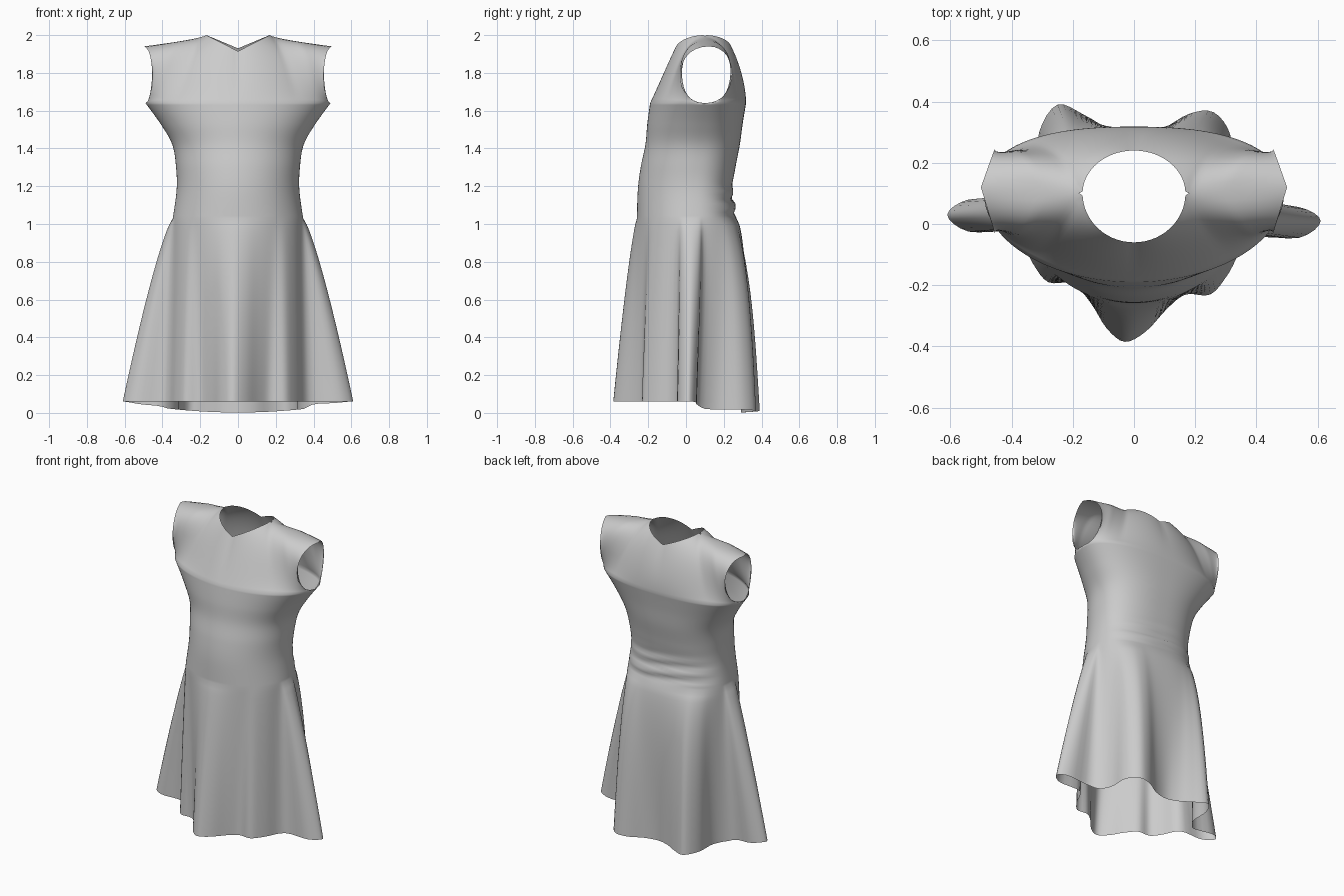
import bpy, bmesh
from math import sin, cos, pi, exp, radians, copysign, hypot, atan2
from mathutils import Vector

if "Cube" in bpy.data.objects:
    bpy.data.objects.remove(bpy.data.objects["Cube"])

SUB = 4                 # columns between hem control points
COLS = 32 * SUB
QUARTER = COLS // 4
WAIST, ARMPIT = 1.03, 1.64

# Hem outline seen from above, counter-clockwise from the front fold
HEM = [(-.03, -.385), (.04, -.35), (.11, -.275), (.17, -.23), (.25, -.23), (.31, -.16),
       (.38, -.05), (.54, -.045), (.61, .01), (.54, .055), (.39, .06), (.32, .16),
       (.315, .29), (.26, .365), (.18, .36), (.09, .31), (0, .29), (-.08, .31),
       (-.16, .355), (-.25, .39), (-.31, .30), (-.32, .17), (-.40, .08), (-.54, .08),
       (-.61, .03), (-.54, -.025), (-.39, -.03), (-.33, -.13), (-.28, -.19),
       (-.20, -.195), (-.14, -.26), (-.09, -.34)]

# Bodice rings: z, half width, front y, back y, centre y
RINGS = [(1.03, .345, -.26, .265, .03), (1.18, .325, -.255, .245, .04),
         (1.30, .328, -.24, .262, .05), (1.42, .348, -.215, .285, .07),
         (1.53, .41, -.205, .30, .085), (1.64, .49, -.19, .318, .10)]


def catmull(a, b, c, d, t):
    return [.5 * (2 * q + (r - p) * t + (2 * p - 5 * q + 4 * r - s) * t * t
                  + (3 * q - p - 3 * r + s) * t ** 3) for p, q, r, s in zip(a, b, c, d)]


def hem_point(i):
    k, f = divmod(i, SUB)
    x, y = catmull(*[HEM[(k + o) % 32] for o in (-1, 0, 1, 2)], f / SUB)
    drop = .058 * max(0, 1 - (x / .61) ** 2) * min(1, max(0, (y - .03) / .06))
    return Vector((x, y, .06 - drop))


def ring_params(u):
    u = min(u, .99999) * (len(RINGS) - 1)
    k = int(u)
    pts = [RINGS[min(max(k + o, 0), len(RINGS) - 1)] for o in (-1, 0, 1, 2)]
    return catmull(*pts, u - k)


def column_angle(i, mix):
    # Blend even spacing with the hem's own direction so folds hang straight
    even = -pi / 2 + 2 * pi * i / COLS
    h = hem_point(i)
    d = (atan2(h.y - .03, h.x) - even + pi) % (2 * pi) - pi
    return even + mix * d


def ring_point(i, u):
    z, a, yf, yb, cy = ring_params(u)
    th = column_angle(i, .6 * (1 - u))
    c, s = cos(th), sin(th)
    e = .82 if s > 0 else 1.0
    x = a * copysign(abs(c) ** (e if s > 0 else 1), c)
    y = cy + (yb - cy) * s ** e if s > 0 else cy + (cy - yf) * s
    # Creases gathered across the back of the waist
    if s > 0:
        sag = z + .05 * s + .12 * x * x + .02 * sin(7 * x)
        y += .011 * s * s * sin(sag * 78) * exp(-((z - 1.11) / .075) ** 2)
    return Vector((x, y, z))


def add_grid(bm, rows, closed):
    vs = [[bm.verts.new(p) for p in r] for r in rows]
    n = len(rows[0])
    for r0, r1 in zip(vs, vs[1:]):
        for j in range(n if closed else n - 1):
            k = (j + 1) % n
            bm.faces.new((r0[j], r0[k], r1[k], r1[j]))


def skirt_rows(n=28):
    rows = []
    for r in range(n):
        s = 1 - r / n
        row = []
        for i in range(COLS):
            top, hem = ring_point(i, 0), hem_point(i)
            p = top.lerp(hem, s ** .78)
            p.z = top.z + (hem.z - top.z) * s
            if top.y > 0:   # fullness over the seat
                p.y += .035 * (top.y / .265) * sin(pi * s ** .6)
            row.append(p)
        rows.append(row)
    return rows


def top_edge(s, side, back):
    # Neckline for the inner part, shoulder seam for the outer part
    if s < .45:
        f = s / .45 * pi / 2
        x = .168 * sin(f)
        y = .10 + (.14 if back else -.16) * cos(f)
        low = 1.93 if back else 1.915
        return Vector((side * x, y, low + (2.0 - low) * x / .168))
    u = (s - .45) / .55
    return Vector((side * (.168 + .332 * u), .10 + .02 * u, 2.0 - .06 * u ** .7))


def panel_rows(back, n=16):
    cols = []
    for k in range(-QUARTER, QUARTER + 1):
        s, side = abs(k) / QUARTER, (1 if k >= 0 else -1)
        i = (COLS // 2 - k if back else k) % COLS
        b, t = ring_point(i, 1), top_edge(s, side, back)
        edge_y = .29 if back else -.08
        p1, p2 = b.lerp(t, 1 / 3), b.lerp(t, 2 / 3)
        if back:
            p1.y += .025
            p2.y += .02
        p1 = p1.lerp(Vector((side * .44, edge_y, 1.64)), s ** 3)
        w = min(1, 1.5 * s)
        p2 = p2.lerp(Vector((p2.x + (side * .44 - p2.x) * s ** 3, edge_y, t.z)), w)
        col = []
        for r in range(n + 1):
            v = r / n
            q = 1 - v
            col.append(b * q ** 3 + p1 * 3 * q * q * v + p2 * 3 * q * v * v + t * v ** 3)
        cols.append(col)
    return [list(r) for r in zip(*cols)]


# Dress: skirt and bodice tube, then front and back panels joined at the shoulders
bm = bmesh.new()
body = skirt_rows() + [[ring_point(i, r / 36) for i in range(COLS)] for r in range(37)]
add_grid(bm, body, True)
for back in (False, True):
    add_grid(bm, panel_rows(back), False)
bmesh.ops.remove_doubles(bm, verts=bm.verts, dist=.0006)
bmesh.ops.recalc_face_normals(bm, faces=bm.faces)
mesh = bpy.data.meshes.new("dress")
bm.to_mesh(mesh)
bm.free()
dress = bpy.data.objects.new("dress", mesh)
bpy.context.collection.objects.link(dress)
for p in mesh.polygons:
    p.use_smooth = True
